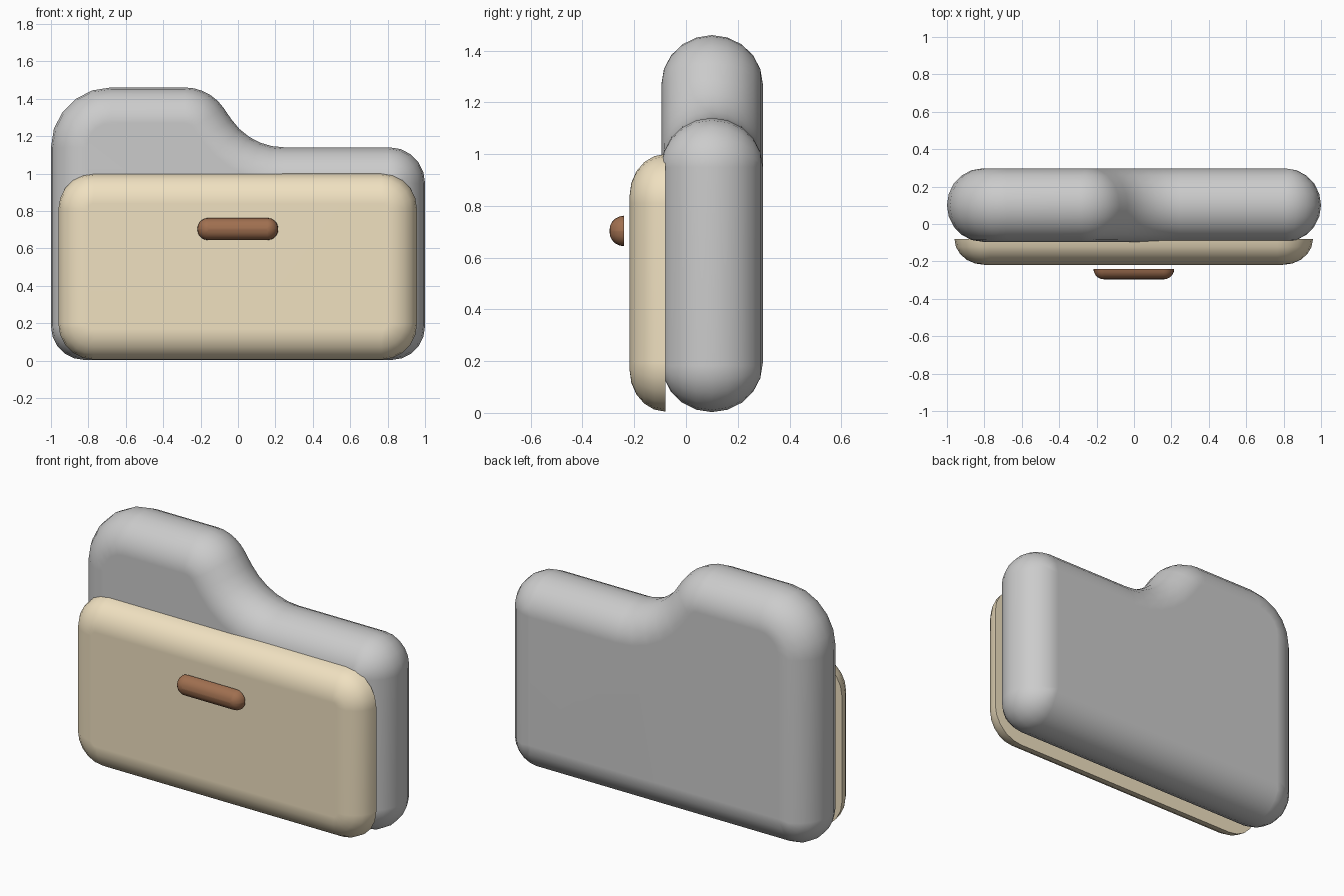
import bpy, bmesh, math
from mathutils import Vector

if "Cube" in bpy.data.objects:
    bpy.data.objects.remove(bpy.data.objects["Cube"])


def outline(corners, d, seg):
    """Counter-clockwise polygon inset by d with each corner (x, z, r) filleted."""
    pts, n = [], len(corners)
    for i, (x, z, r) in enumerate(corners):
        p = Vector((x, z))
        a = (p - Vector(corners[i - 1][:2])).normalized()
        b = (Vector(corners[(i + 1) % n][:2]) - p).normalized()
        turn = math.atan2(a.x * b.y - a.y * b.x, a.dot(b))
        na, nb = Vector((-a.y, a.x)), Vector((-b.y, b.x))
        bis = (na + nb) / (1 + na.dot(nb))
        s = 1 if turn > 0 else -1
        rad = max(r - s * d, 0.002)
        c = p + bis * (d + s * rad)
        start = math.atan2(-s * na.y, -s * na.x)
        for k in range(seg + 1):
            t = start + turn * k / seg
            pts.append(c + rad * Vector((math.cos(t), math.sin(t))))
    return pts


def pillow(name, corners, rings, seg, color=None):
    """Skin stacked outlines; rings is a list of (inset, y)."""
    bm = bmesh.new()
    loops = [[bm.verts.new((p.x, y, p.y)) for p in outline(corners, d, seg)]
             for d, y in rings]
    n = len(loops[0])
    for lo, hi in zip(loops, loops[1:]):
        for i in range(n):
            j = (i + 1) % n
            bm.faces.new((lo[i], lo[j], hi[j], hi[i]))
    bm.faces.new(loops[0])
    bm.faces.new(loops[-1])
    bmesh.ops.remove_doubles(bm, verts=bm.verts, dist=0.0005)
    bmesh.ops.recalc_face_normals(bm, faces=bm.faces)
    me = bpy.data.meshes.new(name)
    bm.to_mesh(me)
    bm.free()
    ob = bpy.data.objects.new(name, me)
    bpy.context.collection.objects.link(ob)
    if color:
        mat = bpy.data.materials.new(name + "_color")
        mat.diffuse_color = (*color, 1)
        mat.use_nodes = True
        mat.node_tree.nodes["Principled BSDF"].inputs["Base Color"].default_value = mat.diffuse_color
        me.materials.append(mat)
    bpy.ops.object.select_all(action='DESELECT')
    ob.select_set(True)
    bpy.context.view_layer.objects.active = ob
    bpy.ops.object.shade_smooth_by_angle(angle=math.radians(45))
    wn = ob.modifiers.new("weighted", 'WEIGHTED_NORMAL')
    wn.keep_sharp = True
    return ob


def quarter(inset, y_rim, y_face, steps):
    """Quarter-ellipse rings from the rim to the flat face."""
    return [(inset * (1 - math.cos(t)), y_rim + (y_face - y_rim) * math.sin(t))
            for t in (math.pi / 2 * k / steps for k in range(steps + 1))]


def box(x0, x1, z0, z1, r):
    return [(x0, z0, r), (x1, z0, r), (x1, z1, r), (x0, z1, r)]


# Folder back: rounded both ways, with a raised tab on the left
folder = [(-1, 0.003, 0.18), (1, 0.003, 0.18), (1, 1.14, 0.19),
          (0.067, 1.14, 0.34), (-0.152, 1.46, 0.25), (-1, 1.46, 0.32)]
back = quarter(0.19, 0.1, 0.297, 5)
front = quarter(0.19, 0.1, -0.095, 5)
pillow("folder_back", folder, back[::-1] + front[1:], 5)

# Front panel: flat behind, rounded in front
pillow("front_panel", box(-0.96, 0.957, 0.005, 1.0, 0.19),
       quarter(0.16, -0.08, -0.218, 5), 5, (0.87, 0.75, 0.53))

# Handle: half capsule floating just off the panel
pillow("handle", box(-0.217, 0.215, 0.644, 0.762, 0.057),
       quarter(0.057, -0.24, -0.296, 5), 5, (0.35, 0.16, 0.08))
